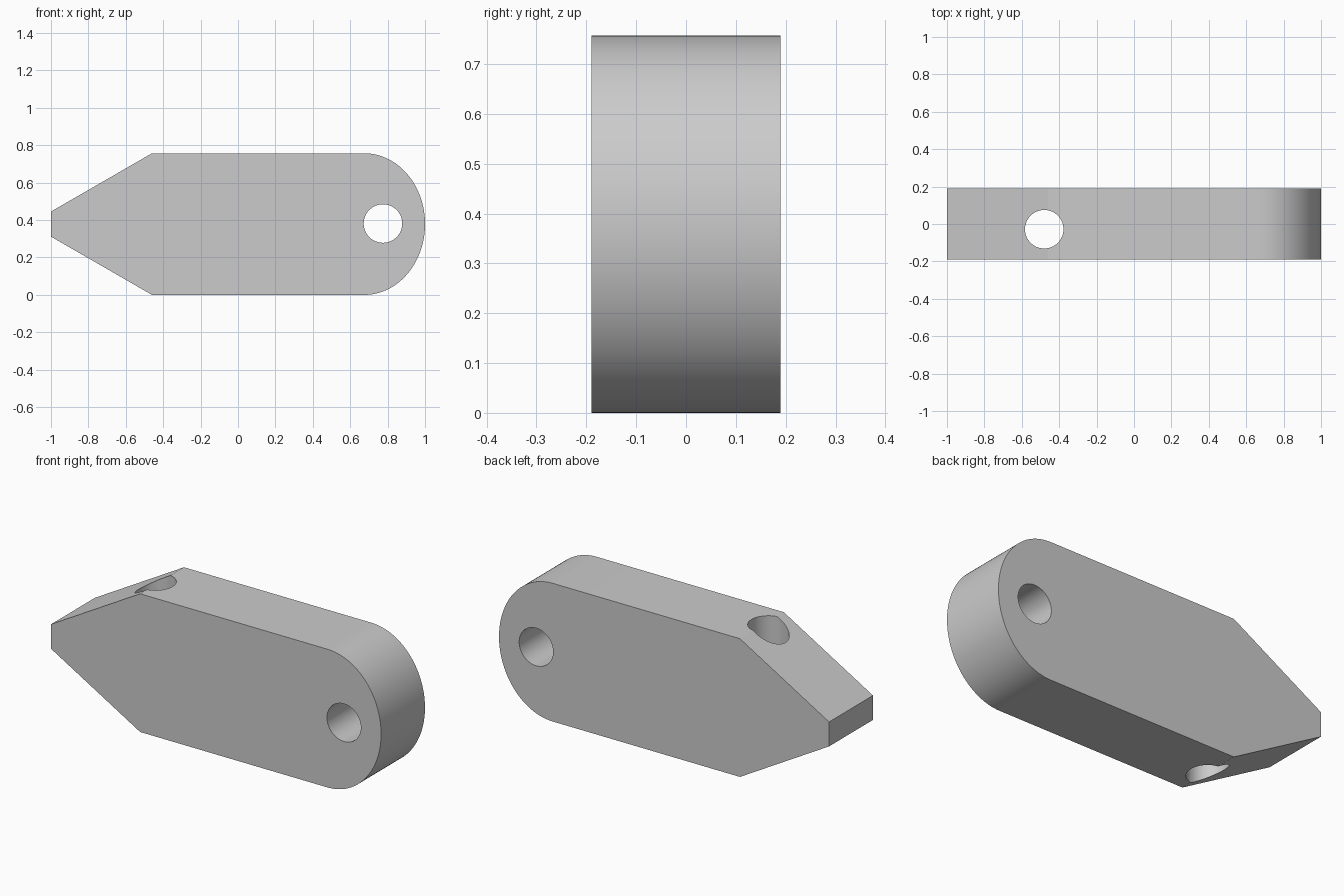
import bpy, bmesh
from math import cos, sin, pi, radians

if "Cube" in bpy.data.objects:
    bpy.data.objects.remove(bpy.data.objects["Cube"])

W, H = 0.19, 0.757          # half thickness, height
MID = H / 2

# Side profile: blunt wedge on the left, rounded end on the right
N = 64
profile = [(-1, MID + 0.067), (-1, MID - 0.067), (-0.46, 0)]
profile += [(0.675 + 0.325 * cos(a), MID + MID * sin(a))
            for a in (-pi / 2 + pi * i / N for i in range(N + 1))]
profile += [(-0.46, H)]

# Extrude the profile through the thickness
bm = bmesh.new()
face = bm.faces.new([bm.verts.new((x, -W, z)) for x, z in profile])
ext = bmesh.ops.extrude_face_region(bm, geom=[face])
verts = [g for g in ext["geom"] if isinstance(g, bmesh.types.BMVert)]
bmesh.ops.translate(bm, verts=verts, vec=(0, 2 * W, 0))
bmesh.ops.recalc_face_normals(bm, faces=bm.faces)
mesh = bpy.data.meshes.new("link_body")
bm.to_mesh(mesh)
bm.free()
body = bpy.data.objects.new("link_body", mesh)
bpy.context.collection.objects.link(body)


def drill(name, loc, rot):
    """Cut a round through hole in the body."""
    bpy.ops.mesh.primitive_cylinder_add(vertices=64, radius=0.103, depth=2,
                                        location=loc, rotation=rot)
    cutter = bpy.context.object
    cutter.name = name
    mod = body.modifiers.new(name, "BOOLEAN")
    mod.operation, mod.solver, mod.object = "DIFFERENCE", "EXACT", cutter
    bpy.context.view_layer.objects.active = body
    bpy.ops.object.modifier_apply(modifier=name)
    bpy.data.objects.remove(cutter)


# Cross pin hole in the rounded end, vertical hole at the wedge shoulder
drill("pin_hole", (0.775, 0, MID + 0.003), (radians(90), 0, 0))
drill("vertical_hole", (-0.48, -0.028, MID), (0, 0, 0))

# Smooth curved surfaces, keep edges sharp
bpy.ops.object.select_all(action="DESELECT")
body.select_set(True)
bpy.context.view_layer.objects.active = body
bpy.ops.object.shade_smooth_by_angle(angle=radians(25))
